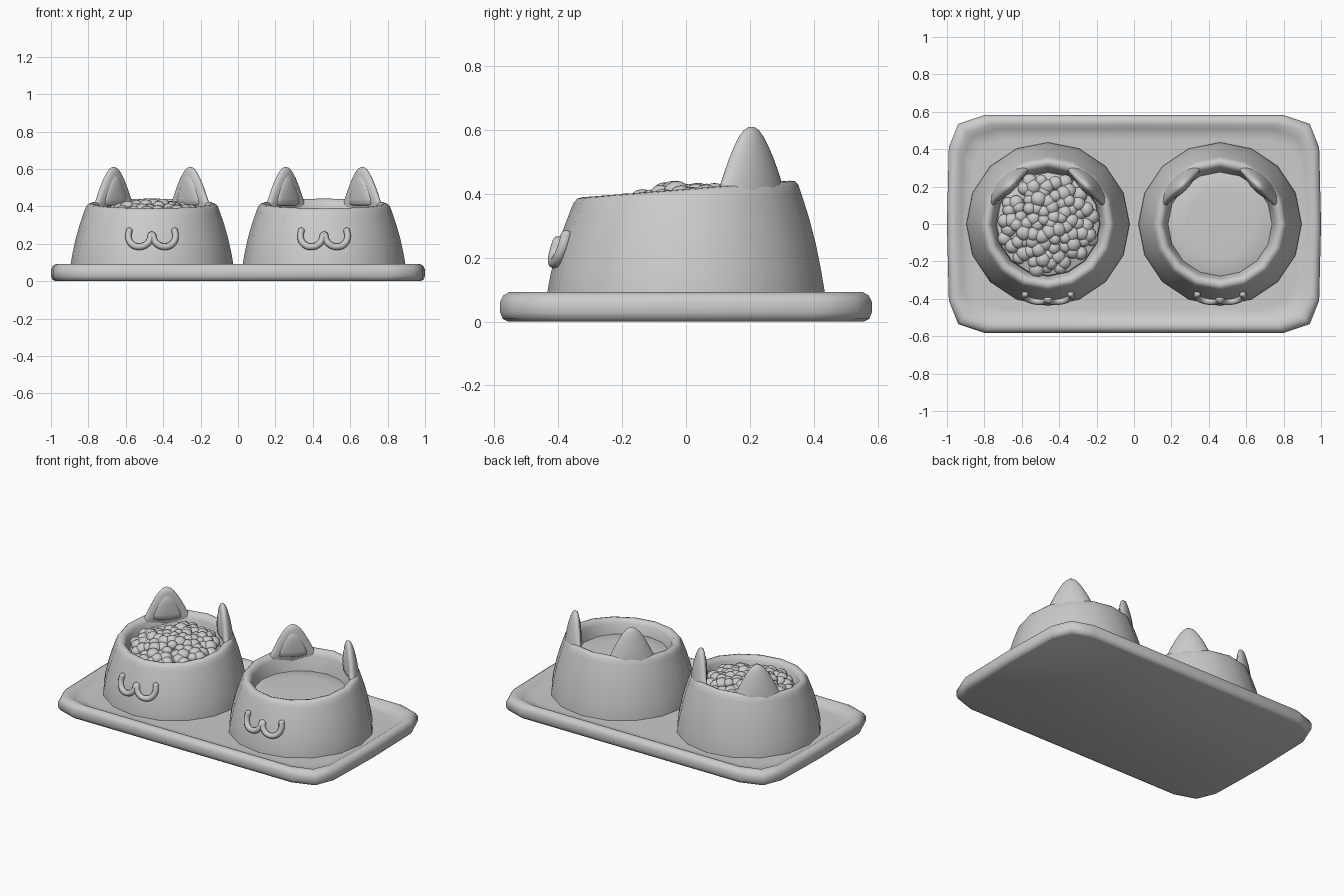
import bpy, bmesh, math, random
from mathutils import Vector

if "Cube" in bpy.data.objects:
    bpy.data.objects.remove(bpy.data.objects["Cube"])

random.seed(4)
BOWL_X = 0.46


def loft(name, rings, angle=50):
    """Skin a list of equal-length rings and cap both ends."""
    bm = bmesh.new()
    loops = [[bm.verts.new(p) for p in ring] for ring in rings]
    n = len(rings[0])
    for a, b in zip(loops, loops[1:]):
        for i in range(n):
            j = (i + 1) % n
            bm.faces.new((a[i], a[j], b[j], b[i]))
    bm.faces.new(loops[0][::-1])
    bm.faces.new(loops[-1])
    bmesh.ops.recalc_face_normals(bm, faces=bm.faces)
    return finish(name, bm, angle)


def finish(name, bm, angle=50):
    me = bpy.data.meshes.new(name)
    bm.to_mesh(me)
    bm.free()
    ob = bpy.data.objects.new(name, me)
    bpy.context.collection.objects.link(ob)
    bpy.ops.object.select_all(action='DESELECT')
    bpy.context.view_layer.objects.active = ob
    ob.select_set(True)
    bpy.ops.object.shade_smooth_by_angle(angle=math.radians(angle))
    return ob


def circle(cx, r, z, n=16, slope=0.0):
    pts = []
    for i in range(n):
        a = math.tau * i / n
        y = r * math.sin(a)
        pts.append((cx + r * math.cos(a), y, z + slope * (y + 0.34)))
    return pts


# tray: chamfered outline swept through a rounded rim and a sunken floor
quarter = [(1, 0), (0.99, 0.41), (0.94, 0.535), (0.80, 0.582), (0, 0.582)]
outline = quarter[:-1]
outline += [(-x, y) for x, y in quarter[::-1]]
outline += [(-x, -y) for x, y in quarter[1:]]
outline += [(x, -y) for x, y in quarter[::-1][1:-1]]
tray_profile = [(0.025, 0), (0.008, 0.008), (0, 0.028), (0, 0.062), (0.01, 0.082),
                (0.028, 0.092), (0.05, 0.09), (0.075, 0.075), (0.10, 0.064), (0.13, 0.062)]
loft("tray", [[(x * (1 - d), y * (1 - d / 0.582), z) for x, y in outline]
              for d, z in tray_profile])

# bowl profile: radius, height, amount of upward tilt towards the back
BOWL = [(0.437, 0.055, 0), (0.435, 0.09, 0), (0.424, 0.15, 0.01), (0.407, 0.22, 0.03),
        (0.385, 0.29, 0.05), (0.362, 0.35, 0.07), (0.352, 0.373, 0.08),
        (0.341, 0.385, 0.08), (0.325, 0.388, 0.08), (0.308, 0.381, 0.08),
        (0.296, 0.36, 0.07), (0.28, 0.31, 0.02), (0.265, 0.24, 0),
        (0.23, 0.17, 0), (0.17, 0.14, 0)]


def bowl_radius(z):
    for (r0, z0, _), (r1, z1, _) in zip(BOWL, BOWL[1:]):
        if z0 <= z <= z1:
            return r0 + (r1 - r0) * (z - z0) / (z1 - z0)
    return 0.34


def ear_part(name, cx, side, levels, bend):
    """Stack of flat oval sections wrapped along the rim at 45 degrees."""
    out = Vector((side, 1, 0)).normalized()
    tan = Vector((-side, 1, 0)).normalized()
    rings = []
    for z, w, t, r in levels:
        ring = []
        for i in range(20):
            a = math.tau * i / 20
            u, v = w * math.cos(a), t * math.sin(a)
            p = out * (r + v - bend * u * u) + tan * u
            ring.append((cx + p.x, p.y, z))
        rings.append(ring)
    loft(name, rings, 60)


# ear sections: height, half width, half thickness, distance from bowl axis
EAR = [(0.36, 0.175, 0.030, 0.322), (0.40, 0.155, 0.036, 0.315), (0.43, 0.132, 0.038, 0.310),
       (0.47, 0.113, 0.037, 0.305), (0.51, 0.093, 0.034, 0.300), (0.55, 0.070, 0.029, 0.295),
       (0.58, 0.049, 0.023, 0.292), (0.60, 0.029, 0.016, 0.290), (0.61, 0.010, 0.006, 0.290)]
INNER = [(0.405, 0.068, 0.016, 0.285), (0.413, 0.086, 0.022, 0.283), (0.44, 0.084, 0.022, 0.281),
         (0.48, 0.069, 0.022, 0.279), (0.52, 0.049, 0.020, 0.278), (0.55, 0.033, 0.017, 0.279),
         (0.565, 0.018, 0.012, 0.281)]


def mouth(name, cx):
    """Raised double-curve mouth laid on the front of the bowl."""
    half = [(0.122, 0.268), (0.126, 0.235), (0.108, 0.198), (0.07, 0.184),
            (0.032, 0.195), (0.008, 0.225)]
    pts = half + [(0, 0.25)] + [(-x, z) for x, z in half[::-1]]
    cu = bpy.data.curves.new(name, 'CURVE')
    cu.dimensions = '3D'
    cu.bevel_depth = 0.018
    cu.bevel_resolution = 2
    cu.resolution_u = 4
    cu.use_fill_caps = True
    sp = cu.splines.new('BEZIER')
    sp.bezier_points.add(len(pts) - 1)
    for bp, (x, z) in zip(sp.bezier_points, pts):
        r = bowl_radius(z) + 0.003
        bp.co = (cx + x, -math.sqrt(r * r - x * x), z)
        bp.handle_left_type = bp.handle_right_type = 'AUTO'
    ob = bpy.data.objects.new(name, cu)
    bpy.context.collection.objects.link(ob)
    bpy.ops.object.select_all(action='DESELECT')
    bpy.context.view_layer.objects.active = ob
    ob.select_set(True)
    bpy.ops.object.convert(target='MESH')
    # rounded tips
    bm = bmesh.new()
    for s in (-1, 1):
        x, z = s * half[0][0], half[0][1]
        r = bowl_radius(z) + 0.003
        ball(bm, (cx + x, -math.sqrt(r * r - x * x), z), 0.0182)
    finish(name + "_tips", bm, 180)


def ball(bm, pos, r, squash=1.0):
    new = bmesh.ops.create_uvsphere(bm, u_segments=12, v_segments=8, radius=r)['verts']
    for v in new:
        v.co.z *= squash
        v.co += Vector(pos)


# two matching bowls with ears and mouth
for label, cx in (("food", -BOWL_X), ("water", BOWL_X)):
    loft(label + "_bowl", [circle(cx, r, z, 16, s) for r, z, s in BOWL])
    for side, word in ((-1, "left"), (1, "right")):
        ear_part(f"{label}_ear_{word}", cx, side, EAR, 1.3)
        ear_part(f"{label}_inner_ear_{word}", cx, side, INNER, 0.5)
    mouth(label + "_mouth", cx)

# water surface, very slightly domed
loft("water", [circle(BOWL_X, r, z, 16) for r, z in
               ((0.283, 0.305), (0.27, 0.311), (0.18, 0.314), (0.06, 0.315))])

# kibble: mound core covered with pellets in a jittered spiral
loft("kibble_core", [circle(-BOWL_X, r, z, 16) for r, z in
                     ((0.28, 0.31), (0.275, 0.335), (0.19, 0.365), (0.10, 0.385), (0.03, 0.39))])
bm = bmesh.new()
COUNT = 84
for i in range(COUNT):
    r = 0.25 * math.sqrt((i + 0.3) / COUNT)
    a = i * 2.39996 + random.uniform(-0.1, 0.1)
    size = random.uniform(0.031, 0.043)
    z = 0.405 - 0.055 * (r / 0.25) ** 2 + random.uniform(-0.008, 0.01)
    y = r * math.sin(a)
    ball(bm, (-BOWL_X + r * math.cos(a), y, z + 0.08 * y), size, 0.85)
finish("kibble", bm, 180)
